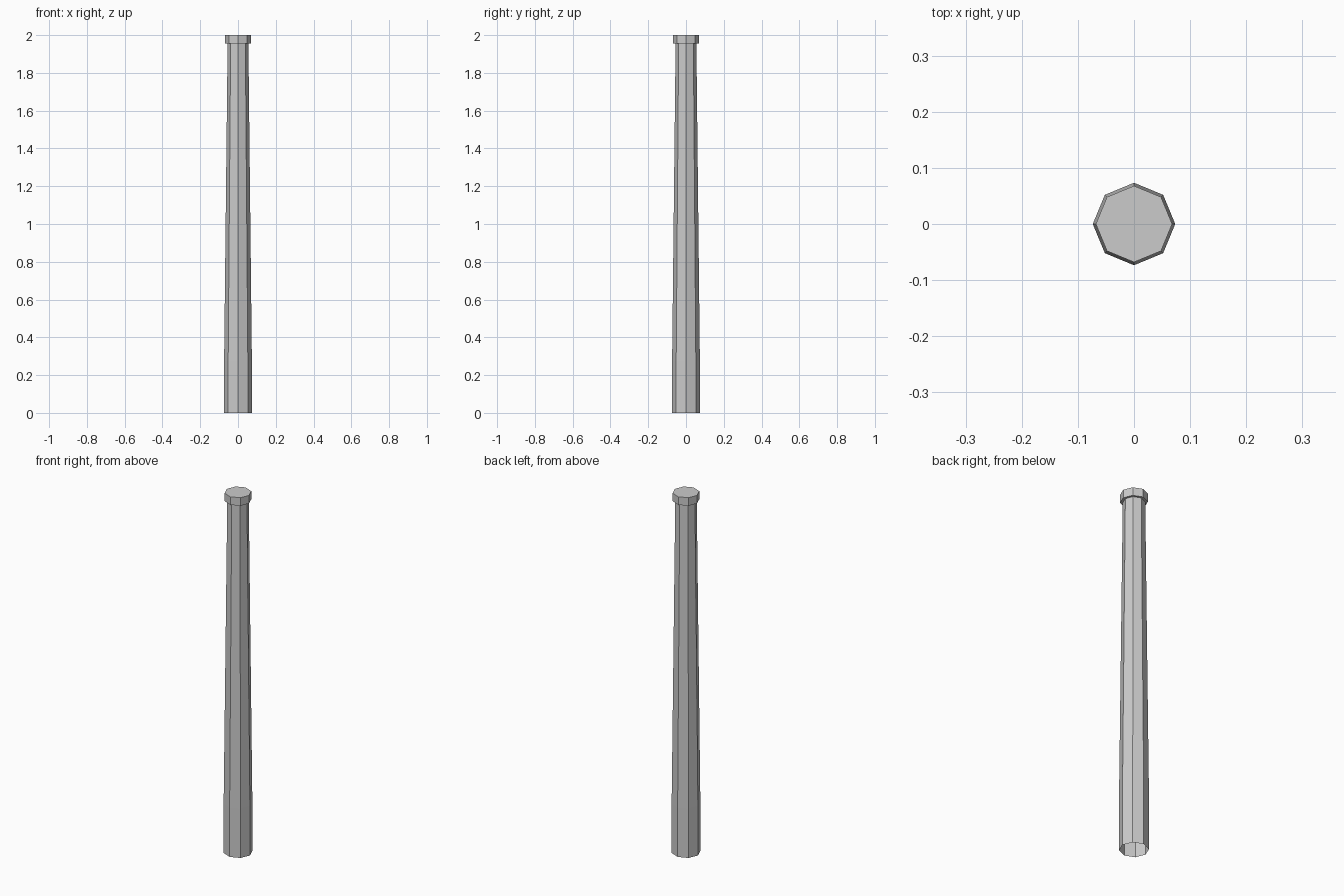
import bpy, bmesh
from math import cos, sin, pi

if "Cube" in bpy.data.objects:
    bpy.data.objects.remove(bpy.data.objects["Cube"])

SIDES = 8


def lathe(name, profile, close_top=False):
    """Flat-faced octagonal shell from (radius, z) points, corners on the axes."""
    bm = bmesh.new()
    rings = [[bm.verts.new((r * cos(2 * pi * i / SIDES), r * sin(2 * pi * i / SIDES), z))
              for i in range(SIDES)] for r, z in profile]
    for low, high in zip(rings, rings[1:]):
        for i in range(SIDES):
            j = (i + 1) % SIDES
            bm.faces.new((low[i], low[j], high[j], high[i]))
    if close_top:
        bm.faces.new(rings[-1])
    mesh = bpy.data.meshes.new(name)
    bm.to_mesh(mesh)
    bm.free()
    obj = bpy.data.objects.new(name, mesh)
    bpy.context.collection.objects.link(obj)
    return obj


# Straight foot and tapering shaft, open underneath
lathe("post_shaft", [(0.0735, 0), (0.0735, 0.275), (0.055, 1.955)])

# Wider cap with underside ledge and closed top
lathe("post_cap", [(0.055, 1.955), (0.068, 1.955), (0.068, 2.0)], close_top=True)
